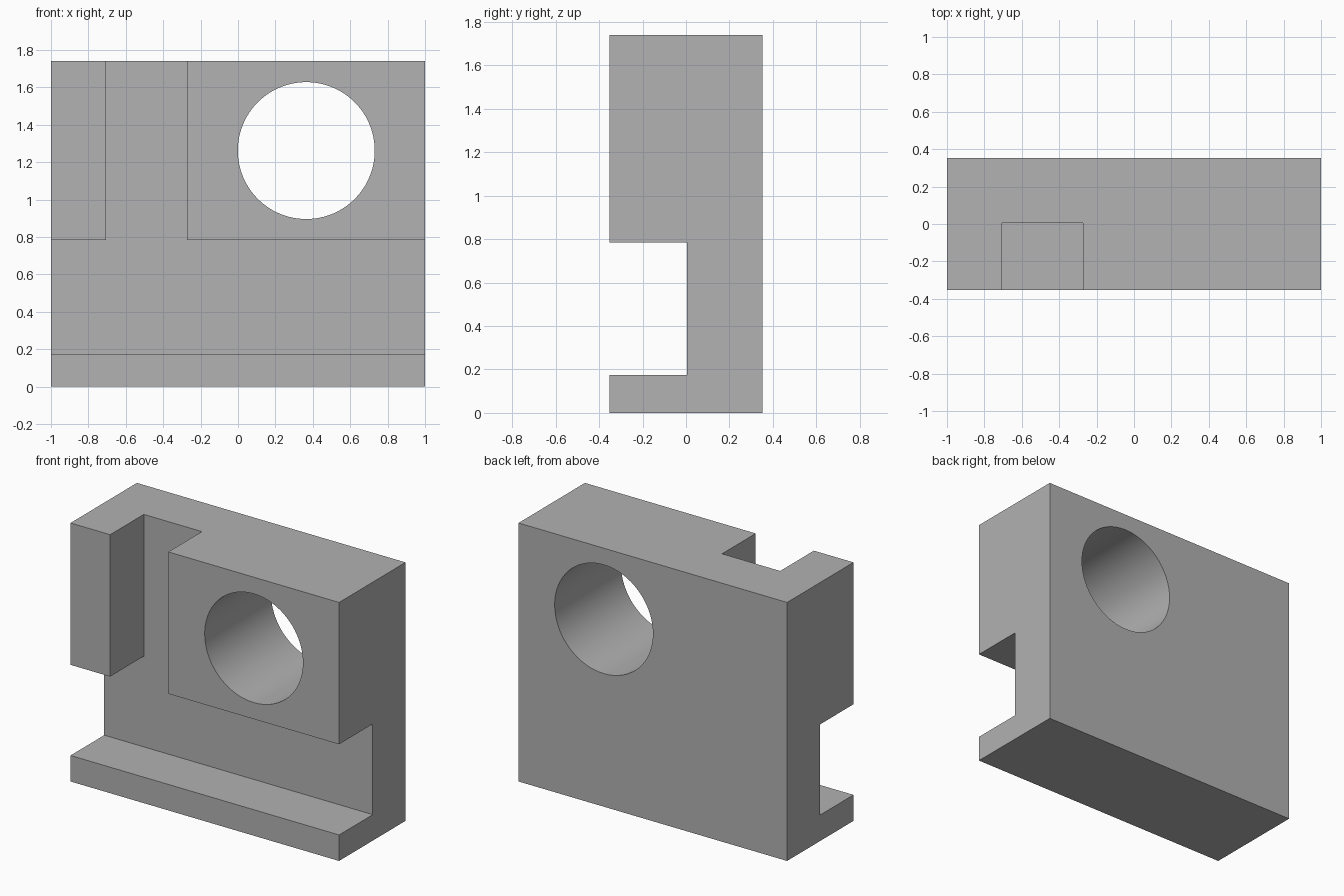
import bpy
import bmesh
import math

default = bpy.data.objects.get("Cube")
if default:
    bpy.data.objects.remove(default, do_unlink=True)

# Main dimensions
HALF_X, HALF_Y, HEIGHT = 1.0, 0.353, 1.74
SLOT_BACK = 0.005
SLOT_BOTTOM, SLOT_TOP = 0.175, 0.785
NOTCH_LEFT, NOTCH_RIGHT = -0.705, -0.272
BORE_X, BORE_Z, BORE_R = 0.365, 1.262, 0.366
OVER = 0.2  # how far cutters reach past the block

grey = bpy.data.materials.new("plain_grey")
grey.use_nodes = True
colour = (0.445, 0.445, 0.445, 1.0)
grey.diffuse_color = colour
grey.node_tree.nodes["Principled BSDF"].inputs["Base Color"].default_value = colour


def extrude_profile(name, outline, y_front, y_back):
    """Solid made from an (x, z) outline extruded along y."""
    bm = bmesh.new()
    face = bm.faces.new([bm.verts.new((x, y_front, z)) for x, z in outline])
    result = bmesh.ops.extrude_face_region(bm, geom=[face])
    moved = [v for v in result["geom"] if isinstance(v, bmesh.types.BMVert)]
    bmesh.ops.translate(bm, verts=moved, vec=(0, y_back - y_front, 0))
    bmesh.ops.recalc_face_normals(bm, faces=bm.faces)
    mesh = bpy.data.meshes.new(name)
    bm.to_mesh(mesh)
    bm.free()
    mesh.materials.append(grey)
    obj = bpy.data.objects.new(name, mesh)
    bpy.context.collection.objects.link(obj)
    return obj


def cut(target, cutter):
    """Subtract the cutter from the target and discard it."""
    cutter.hide_render = True
    mod = target.modifiers.new("cut", 'BOOLEAN')
    mod.operation = 'DIFFERENCE'
    mod.solver = 'EXACT'
    mod.object = cutter
    bpy.context.view_layer.objects.active = target
    bpy.ops.object.modifier_apply(modifier=mod.name)
    bpy.data.objects.remove(cutter, do_unlink=True)


# Solid block
block = extrude_profile(
    "slotted_block",
    [(-HALF_X, 0), (HALF_X, 0), (HALF_X, HEIGHT), (-HALF_X, HEIGHT)],
    -HALF_Y, HALF_Y)

# Full-width slot joined to the upright notch, as one outline
side, top = HALF_X + OVER, HEIGHT + OVER
slot = extrude_profile(
    "slot_cutter",
    [(-side, SLOT_BOTTOM), (side, SLOT_BOTTOM), (side, SLOT_TOP),
     (NOTCH_RIGHT, SLOT_TOP), (NOTCH_RIGHT, top),
     (NOTCH_LEFT, top), (NOTCH_LEFT, SLOT_TOP), (-side, SLOT_TOP)],
    -HALF_Y - OVER, SLOT_BACK)
cut(block, slot)

# Round bore through the whole thickness
SIDES = 96
angles = [math.tau * i / SIDES for i in range(SIDES)]
bore = extrude_profile(
    "bore_cutter",
    [(BORE_X + BORE_R * math.cos(a), BORE_Z + BORE_R * math.sin(a)) for a in angles],
    -HALF_Y - OVER, HALF_Y + OVER)
cut(block, bore)

# Smooth bore wall, crisp block edges
bpy.ops.object.select_all(action='DESELECT')
block.select_set(True)
bpy.context.view_layer.objects.active = block
bpy.ops.object.shade_smooth_by_angle(angle=math.radians(30))
